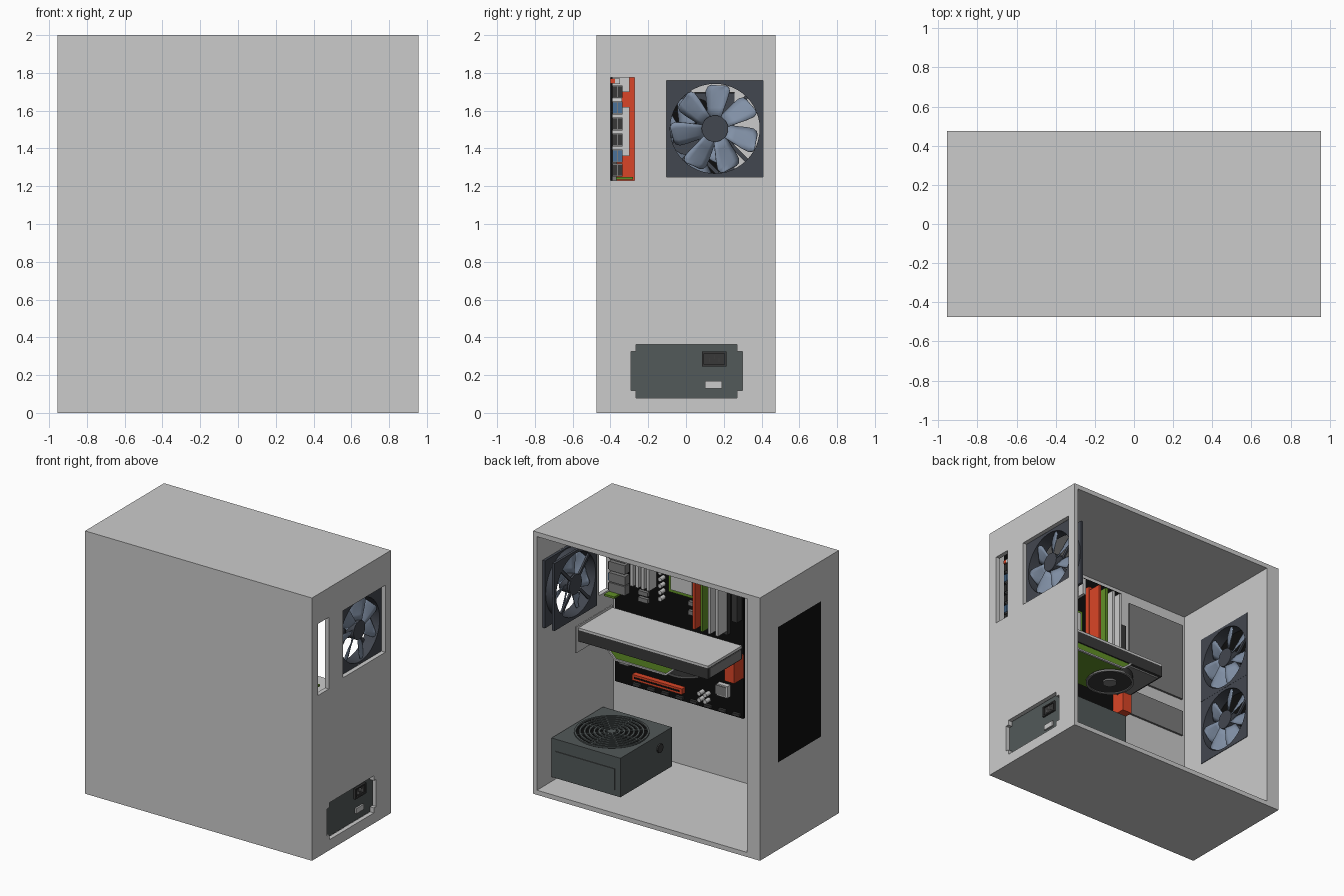
import bpy, bmesh
from math import sin, cos, pi, radians
from mathutils import Matrix, Vector

if "Cube" in bpy.data.objects:
    bpy.data.objects.remove(bpy.data.objects["Cube"])


def mat(name, *c):
    m = bpy.data.materials.new(name)
    m.diffuse_color = (*c, 1)
    m.use_nodes = True
    m.node_tree.nodes["Principled BSDF"].inputs["Base Color"].default_value = m.diffuse_color
    return m


BLACK = mat("black", .004, .004, .004)
DARK = mat("dark_plastic", .055, .063, .08)
BLADE = mat("blade_blue_grey", .22, .28, .38)
STEEL = mat("psu_steel", .085, .1, .1)
CHAR = mat("charcoal", .04, .04, .04)
PANEL = mat("panel_grey", .2, .2, .2)
GREEN = mat("green", .12, .28, .02)
RED = mat("red", .7, .06, .02)
BLUE = mat("port_blue", .07, .17, .32)
LIGHT = mat("light_metal", .62, .65, .64)


def finish(name, bm, m=None, smooth=False):
    bmesh.ops.recalc_face_normals(bm, faces=bm.faces)
    me = bpy.data.meshes.new(name)
    bm.to_mesh(me)
    bm.free()
    ob = bpy.data.objects.new(name, me)
    bpy.context.collection.objects.link(ob)
    if m:
        me.materials.append(m)
    if smooth:
        bpy.ops.object.select_all(action='DESELECT')
        ob.select_set(True)
        bpy.context.view_layer.objects.active = ob
        bpy.ops.object.shade_smooth_by_angle(angle=radians(35))
    return ob


def box(name, x0, x1, y0, y1, z0, z1, m=None):
    bm = bmesh.new()
    bmesh.ops.create_cube(bm, size=1, matrix=Matrix.Translation(
        ((x0 + x1) / 2, (y0 + y1) / 2, (z0 + z1) / 2)) @ Matrix.Diagonal((x1 - x0, y1 - y0, z1 - z0, 1)))
    return finish(name, bm, m)


def cyl(name, c, r, h, axis, m=None, seg=40):
    bm = bmesh.new()
    rot = Vector((0, 0, 1)).rotation_difference(Vector(axis)).to_matrix().to_4x4()
    bmesh.ops.create_cone(bm, cap_ends=True, segments=seg, radius1=r, radius2=r, depth=h,
                          matrix=Matrix.Translation(c) @ rot)
    return finish(name, bm, m, True)


def ring(name, c, axis, r_in, r_out, h, m=None, square=False, seg=48):
    """Tube around an axis; the outside is a circle or a square."""
    bm = bmesh.new()
    rot = Matrix() if axis == 'z' else Matrix.Rotation(pi / 2, 4, 'Y')
    M = Matrix.Translation(c) @ rot
    rows = []
    for i in range(seg):
        a = 2 * pi * i / seg
        k = r_out / max(abs(cos(a)), abs(sin(a))) if square else r_out
        rows.append([bm.verts.new(M @ Vector((r * cos(a), r * sin(a), z)))
                     for r, z in ((r_in, -h / 2), (k, -h / 2), (k, h / 2), (r_in, h / 2))])
    for i in range(seg):
        p, q = rows[i], rows[(i + 1) % seg]
        for j in range(4):
            bm.faces.new((p[j], q[j], q[(j + 1) % 4], p[(j + 1) % 4]))
    return finish(name, bm, m, True)


def prism(name, pts, y0, y1, m=None):
    """Extrude an x-z profile along y."""
    bm = bmesh.new()
    f = bm.faces.new([bm.verts.new((x, y0, z)) for x, z in pts])
    g = bmesh.ops.extrude_face_region(bm, geom=[f])
    bmesh.ops.translate(bm, vec=(0, y1 - y0, 0), verts=[v for v in g["geom"] if isinstance(v, bmesh.types.BMVert)])
    return finish(name, bm, m)


def cut(ob, *dims):
    c = box("cutter", *dims)
    c.hide_render = True
    md = ob.modifiers.new("cut", 'BOOLEAN')
    md.object, md.operation, md.solver = c, 'DIFFERENCE', 'EXACT'
    bpy.context.view_layer.objects.active = ob
    bpy.ops.object.modifier_apply(modifier=md.name)
    bpy.data.objects.remove(c)


# Case shell, open at the back, with fan, port and supply openings
case = box("case_shell", -.955, .955, -.475, .475, 0, 2)
cut(case, -.847, .922, -.445, .6, .035, 1.965)
cut(case, -1.1, -.8, -.257, .257, .665, 1.695)
cut(case, .85, 1.1, -.102, .408, 1.25, 1.76)
cut(case, .85, 1.1, -.40, -.272, 1.23, 1.775)
cut(case, .85, 1.1, -.265, .27, .08, .362)
cut(case, .85, 1.1, -.292, .298, .118, .325)
box("front_mesh_panel", -.955, -.945, -.257, .257, .665, 1.695, BLACK)
box("tray_panel_large", -.82, -.32, -.447, -.43, 1.27, 1.88, PANEL)
box("tray_panel_small", -.82, -.32, -.447, -.43, .97, 1.17, PANEL)


def fan(name, x, y, z, d=.1, h=.2565):
    """Square case fan, axis along x, blades facing +x."""
    for s in (-1, 1):
        ring(name + "_flange", (x + s * (d / 2 - .01), y, z), 'x', .237, h, .02, DARK, True)
    ring(name + "_tube", (x, y, z), 'x', .237, .249, d - .03, DARK)
    cyl(name + "_hub", (x + .01, y, z), .07, .07, (1, 0, 0), DARK)
    cyl(name + "_motor_mount", (x - d / 2 + .01, y, z), .075, .016, (1, 0, 0), DARK)
    bm = bmesh.new()
    for k in range(4):
        R = Matrix.Translation((x - d / 2 + .01, y, z)) @ Matrix.Rotation(k * pi / 2 + pi / 4, 4, 'X')
        bmesh.ops.create_cube(bm, size=1, matrix=R @ Matrix.Translation((0, 0, .155)) @ Matrix.Diagonal((.014, .022, .17, 1)))
    finish(name + "_struts", bm, DARK)
    bm = bmesh.new()
    prof = ((.06, .034), (.11, .045), (.16, .057), (.2, .063), (.22, .055), (.228, .038))
    for k in range(7):
        R = Matrix.Translation((x + .012, y, z)) @ Matrix.Rotation(2 * pi * k / 7, 4, 'X')
        g = []
        for r, w in prof:
            g.append([bm.verts.new(R @ Vector((.026 * t + .006 * (1 - t * t), w * t + .12 * (r - .06), r)))
                      for t in (-1, -.5, 0, .5, 1)])
        for a, b in zip(g, g[1:]):
            for j in range(4):
                bm.faces.new((a[j], a[j + 1], b[j + 1], b[j]))
    ob = finish(name + "_blades", bm, BLADE, True)
    ob.modifiers.new("thick", 'SOLIDIFY').thickness = .006


fan("rear_fan", .87, .153, 1.505)
fan("front_fan_upper", -.895, 0, 1.437)
fan("front_fan_lower", -.895, 0, .923)

# Power supply with grille, plug socket and switch
box("power_supply", .335, .915, -.31, .31, .075, .372, STEEL)
box("supply_side_panel", .38, .88, .31, .315, .12, .28, STEEL)
cyl("supply_cable_grommet", (.335, -.16, .27), .035, .02, (1, 0, 0), CHAR, 8)
cyl("supply_fan_well", (.625, 0, .3725), .258, .004, (0, 0, 1), BLACK, 48)
for i in range(7):
    r = .055 + i * .033
    ring("supply_grille_ring", (.625, 0, .379), 'z', r - .007, r + .007, .01, STEEL)
cyl("supply_grille_cap", (.625, 0, .379), .03, .01, (0, 0, 1), STEEL)
bm = bmesh.new()
for k in range(4):
    bmesh.ops.create_cube(bm, size=1, matrix=Matrix.Translation((.625, 0, .378))
                          @ Matrix.Rotation(k * pi / 4, 4, 'Z') @ Matrix.Diagonal((.51, .012, .008, 1)))
finish("supply_grille_spokes", bm, STEEL)
frame = box("supply_socket", .915, .93, .085, .215, .245, .325, CHAR)
cut(frame, .92, 1, .095, .205, .255, .315)
for y, z in ((.125, .28), (.15, .295), (.175, .28)):
    box("socket_pin", .919, .928, y - .003, y + .003, z - .01, z + .01, LIGHT)
box("supply_switch", .915, .927, .1, .19, .13, .17, LIGHT)

# Motherboard
S = -.39
box("motherboard", -.21, .87, -.412, S, .55, 1.9, BLACK)
for x in (-.17, .33, .83):
    for z in (.6, 1.2, 1.85):
        cyl("board_standoff", (x, -.428, z), .015, .036, (0, 1, 0), LIGHT, 6)
box("socket_base", .17, .41, S, -.375, 1.36, 1.6, GREEN)
box("processor", .2, .38, S, -.355, 1.39, 1.57, LIGHT)
for i, m in enumerate((RED, GREEN, LIGHT, LIGHT)):
    x = .11 - i * .065
    box("memory_slot", x - .015, x + .015, S, -.355, 1.17, 1.82, RED if i == 0 else CHAR)
    box("memory_stick", x - .01, x + .01, -.355, -.25, 1.2, 1.79, m)
# Power stage heat sinks with fins
for x0, x1, z0, z1 in ((.52, .68, 1.36, 1.62), (.2, .42, 1.7, 1.83)):
    box("heat_sink_base", x0, x1, S, -.35, z0, z1, LIGHT)
    for k in range(4):
        x = x0 + .012 + k * (x1 - x0 - .024) / 3
        box("heat_sink_fin", x - .012, x + .012, -.35, -.3, z0, z1, LIGHT)
# Expansion slots
for z, m in ((.64, RED), (.82, CHAR), (1.06, CHAR)):
    box("expansion_slot", .28, .7, S, -.35, z - .022, z + .022, m)
    box("expansion_slot_groove", .3, .68, -.35, -.347, z - .006, z + .006, BLACK)
box("drive_connector", -.21, -.13, S, -.28, .86, 1.04, RED)
box("board_power_connector", -.2, -.15, S, -.33, 1.3, 1.6, CHAR)
box("chipset_sink", -.1, -.01, S, -.355, .69, .78, LIGHT)
box("chipset_cap", -.09, 0, -.355, -.35, .7, .77, PANEL)
for x, z in ((.62, 1.24), (.62, 1.29), (.2, 1.25), (.76, .8), (.6, .75), (.2, 1.32), (.78, .72)):
    box("board_chip", x - .04, x + .04, S, -.365, z - .016, z + .016, PANEL)
for i in range(8):
    box("pin_header", -.19 + i * .12, -.13 + i * .12, S, -.37, .565, .585, CHAR)
    cyl("capacitor", (.46, -.365, 1.3 + i * .05), .016, .05, (0, 1, 0), LIGHT, 12)
for i in range(4):
    cyl("capacitor", (.08 + (i % 2) * .05, -.365, .62 + (i // 2) * .05), .016, .05, (0, 1, 0), LIGHT, 12)
    cyl("capacitor", (.76 + (i % 2) * .045, -.365, .88 + (i // 2) * .05), .016, .05, (0, 1, 0), LIGHT, 12)

# Rear port block
for z, m in ((1.7, CHAR), (1.615, BLUE), (1.53, CHAR), (1.445, CHAR), (1.36, BLUE), (1.285, CHAR)):
    box("port_body", .75, .885, S, -.335, z - .034, z + .034, PANEL)
    for y in (-.375, -.348):
        box("port_face", .885, .892, y - .011, y + .011, z - .028, z + .028, m)
box("port_top_red", .8, .885, -.4, -.375, 1.745, 1.77, RED)
box("port_top_light", .8, .885, -.375, -.35, 1.74, 1.77, LIGHT)
box("port_bottom_green", .8, .885, -.37, -.28, 1.235, 1.25, GREEN)

# Graphics card with lower green board, shroud strip and cooling fan
box("card_shroud", -.22, .87, -.36, .05, 1.02, 1.105, CHAR)
box("card_top_plate", -.22, .87, -.36, .05, 1.105, 1.122, LIGHT)
box("card_end_plate", -.225, -.22, -.34, .03, 1.03, 1.1, PANEL)
box("card_under_plate", -.2, .85, -.34, .03, 1.008, 1.02, PANEL)
prism("card_green_board", [(.07, 1.02), (.14, .965), (.56, .965), (.62, 1.02)], -.34, .04, GREEN)
prism("card_edge_trim", [(.06, 1.02), (.135, .955), (.565, .955), (.63, 1.02), (.615, 1.02), (.558, .967), (.142, .967), (.08, 1.02)],
      .035, .052, LIGHT)
cyl("card_fan_disc", (.095, -.157, .98), .165, .055, (0, 0, 1), CHAR, 48)
ring("card_fan_rim", (.095, -.157, .95), 'z', .155, .172, .012, PANEL)
cyl("card_fan_hub", (.095, -.157, .95), .05, .02, (0, 0, 1), PANEL)
box("card_bracket", .87, .88, -.36, .08, .94, 1.14, LIGHT)
box("card_edge_connector", .3, .68, -.375, -.33, 1.05, 1.07, GREEN)
